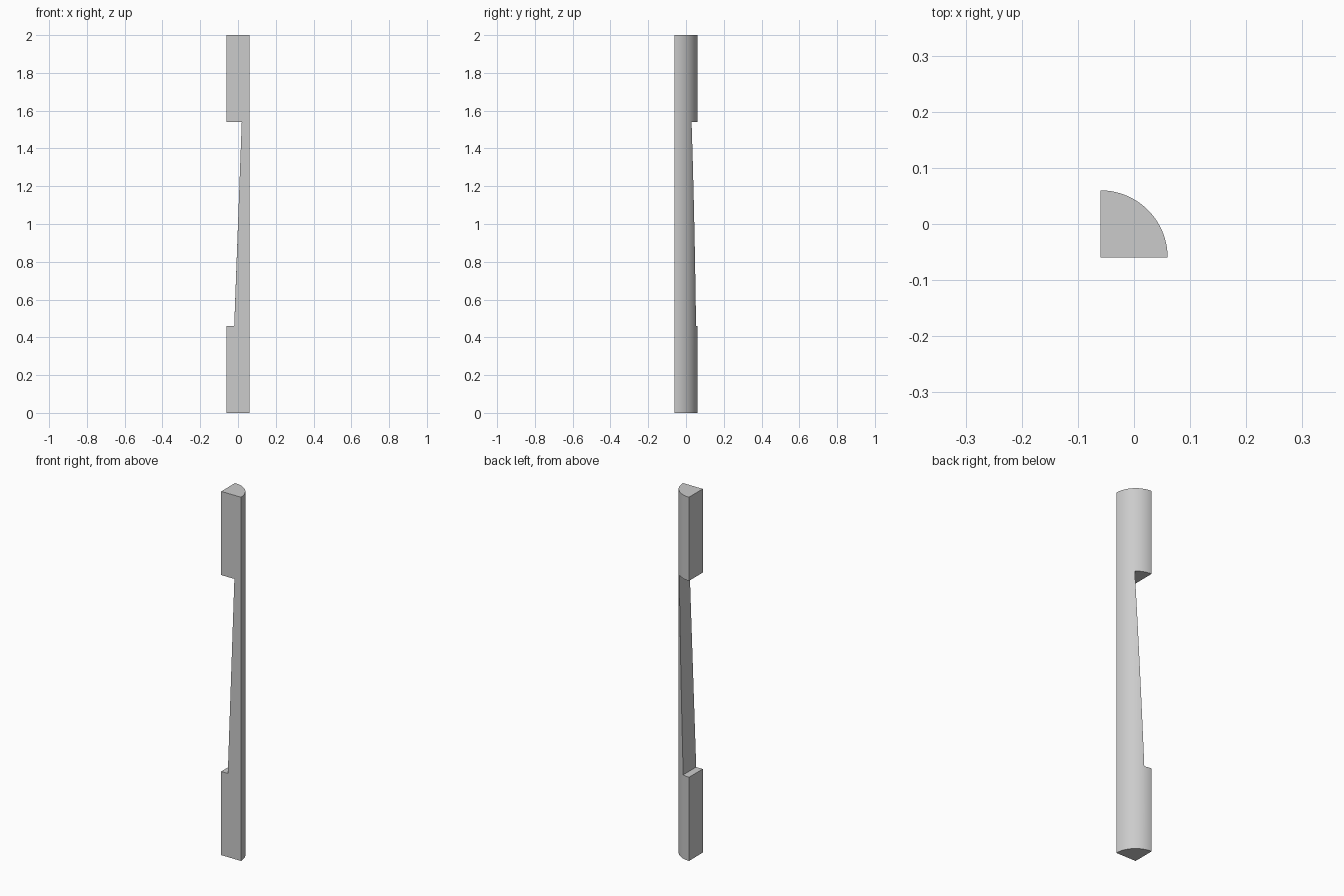
import bpy, bmesh, math
from mathutils import Vector

cube = bpy.data.objects.get("Cube")
if cube:
    bpy.data.objects.remove(cube, do_unlink=True)

HALF = 0.06
RADIUS = 2 * HALF
HEIGHT = 2.0
SEGMENTS = 32

grey = bpy.data.materials.new("plain grey")
grey.use_nodes = True
colour = (0.6, 0.6, 0.6, 1)
grey.diffuse_color = colour
grey.node_tree.nodes["Principled BSDF"].inputs["Base Color"].default_value = colour


def extruded(name, outline, offset):
    """Solid made by extruding a closed outline along an offset."""
    bm = bmesh.new()
    face = bm.faces.new([bm.verts.new(p) for p in outline])
    result = bmesh.ops.extrude_face_region(bm, geom=[face])
    moved = [v for v in result["geom"] if isinstance(v, bmesh.types.BMVert)]
    bmesh.ops.translate(bm, verts=moved, vec=Vector(offset))
    bmesh.ops.recalc_face_normals(bm, faces=bm.faces)
    mesh = bpy.data.meshes.new(name)
    bm.to_mesh(mesh)
    bm.free()
    mesh.materials.append(grey)
    obj = bpy.data.objects.new(name, mesh)
    bpy.context.collection.objects.link(obj)
    return obj


# Quarter-round bar, with its square corner at the front
angles = [math.pi / 2 * i / SEGMENTS for i in range(SEGMENTS + 1)]
section = [(-HALF, -HALF, 0)]
section += [(RADIUS * math.cos(a) - HALF, RADIUS * math.sin(a) - HALF, 0) for a in angles]
bar = extruded("quarter_round_bar", section, (0, 0, HEIGHT))

# Tapered notch in the flat side, deepest at its top
notch = [(-0.1, -0.1, 0.46), (-0.02, -0.1, 0.46), (0.02, -0.1, 1.54), (-0.1, -0.1, 1.54)]
cutter = extruded("notch_cutter", notch, (0, 0.2, 0))
cutter.hide_render = True
cutter.display_type = "WIRE"

cut = bar.modifiers.new("notch", "BOOLEAN")
cut.operation = "DIFFERENCE"
cut.solver = "EXACT"
cut.object = cutter

# Apply the cut, then smooth only the rounded side
bpy.ops.object.select_all(action="DESELECT")
bar.select_set(True)
bpy.context.view_layer.objects.active = bar
bpy.ops.object.modifier_apply(modifier=cut.name)
bpy.data.objects.remove(cutter, do_unlink=True)
bpy.ops.object.shade_smooth_by_angle(angle=math.radians(30))
